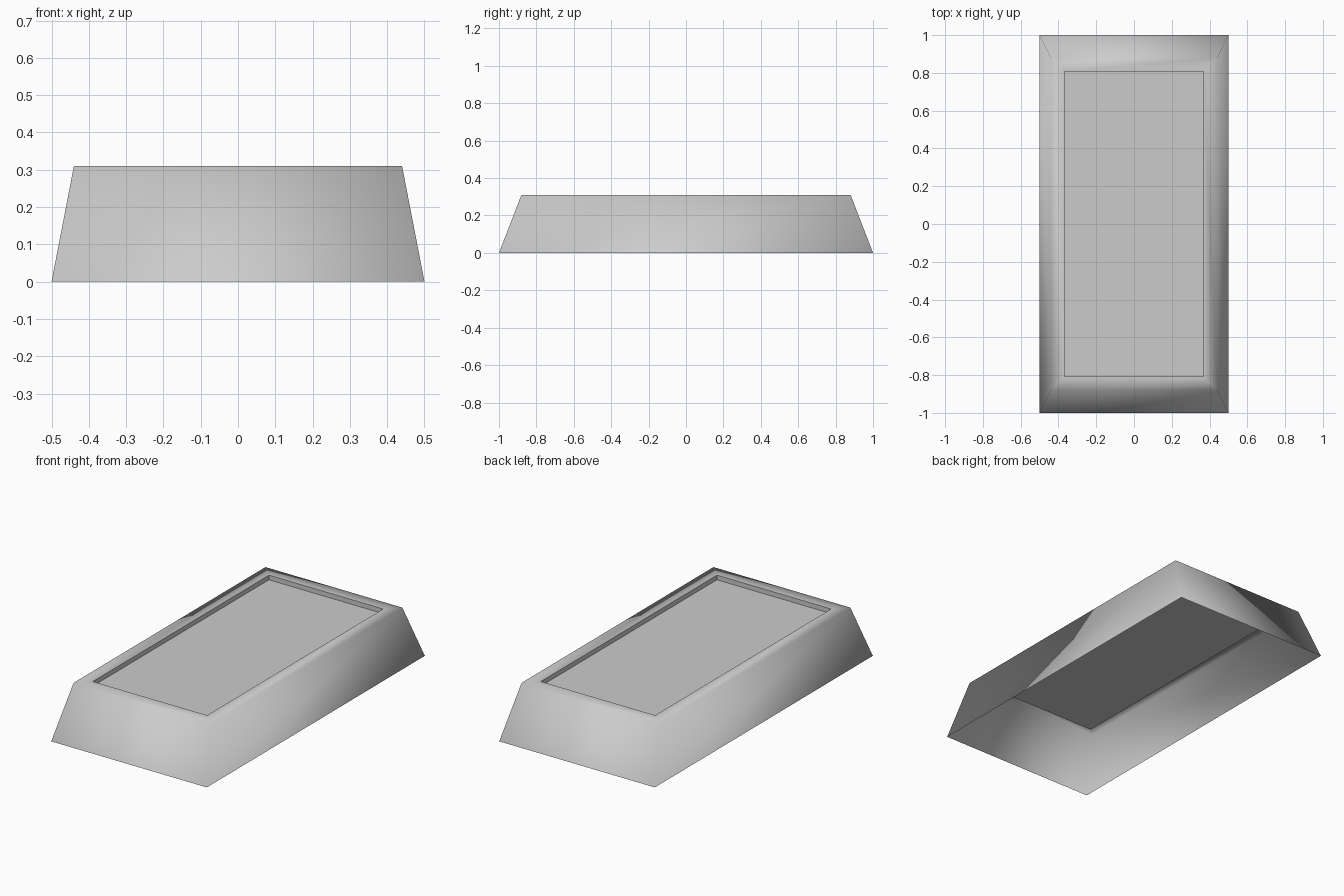
import bpy, bmesh
from math import radians

if "Cube" in bpy.data.objects:
    bpy.data.objects.remove(bpy.data.objects["Cube"])

bm = bmesh.new()


def ring(half_x, half_y, z):
    """Rectangular loop of four vertices."""
    return [bm.verts.new((sx * half_x, sy * half_y, z))
            for sx, sy in ((-1, -1), (1, -1), (1, 1), (-1, 1))]


# Open-bottomed shell: sloped walls, flat rim, step down to the sunken panel
loops = [ring(*p) for p in (
    (0.5, 1.0, 0.0),
    (0.44, 0.88, 0.31),
    (0.367, 0.808, 0.31),
    (0.367, 0.808, 0.283),
)]
for lower, upper in zip(loops, loops[1:]):
    for i in range(4):
        j = (i + 1) % 4
        bm.faces.new((lower[i], lower[j], upper[j], upper[i]))

# Sunken panel
bm.faces.new(loops[-1])

mesh = bpy.data.meshes.new("tray_base")
bm.to_mesh(mesh)
bm.free()
tray = bpy.data.objects.new("tray_base", mesh)
bpy.context.collection.objects.link(tray)

# Soft shading over the outer walls and rim, crisp edges at the recess
bpy.context.view_layer.objects.active = tray
tray.select_set(True)
bpy.ops.object.shade_smooth_by_angle(angle=radians(88))
